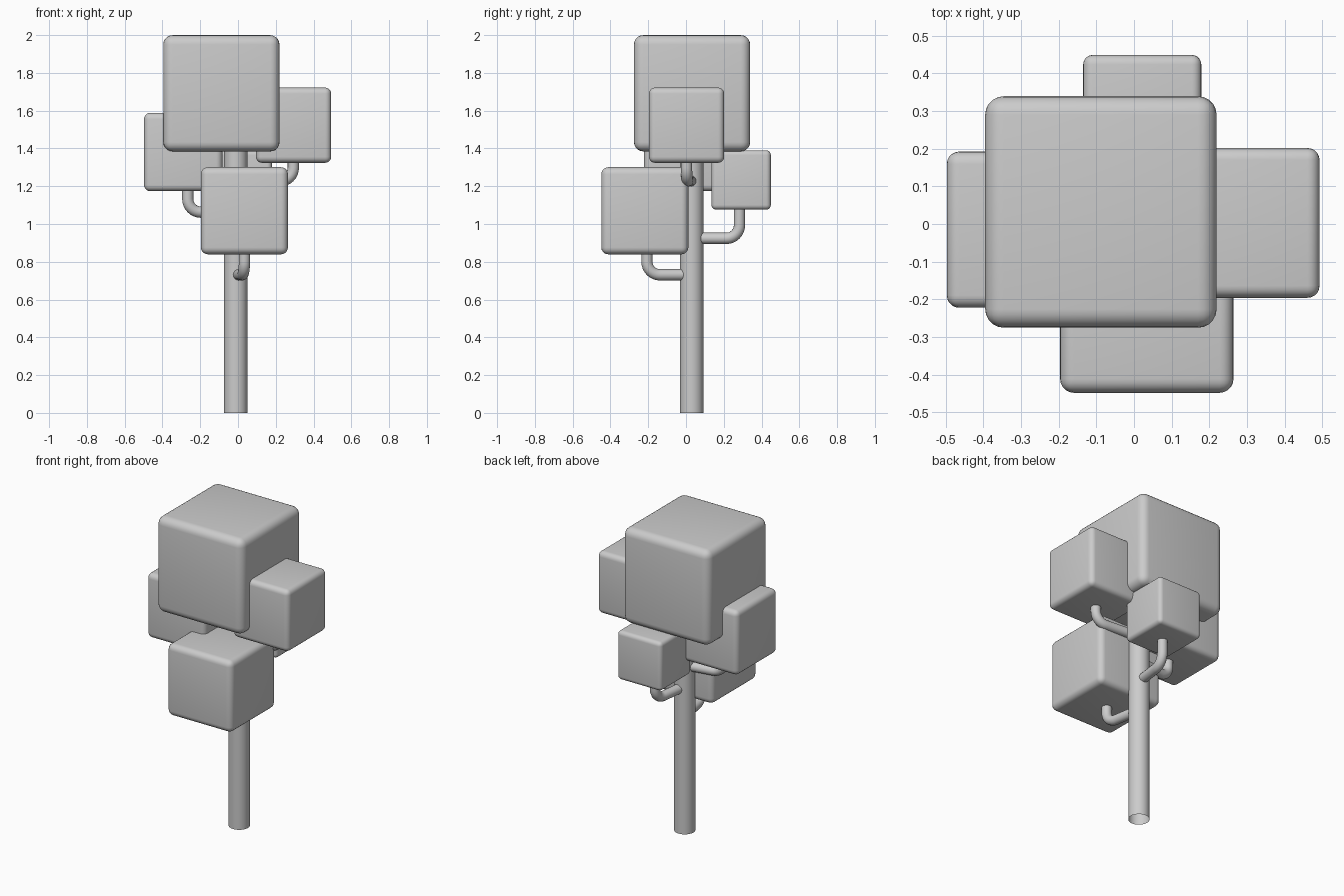
import bpy, math
from mathutils import Vector

if "Cube" in bpy.data.objects:
    bpy.data.objects.remove(bpy.data.objects["Cube"])

TRUNK = (-0.012, 0.03)


def smooth(obj):
    bpy.ops.object.select_all(action='DESELECT')
    obj.select_set(True)
    bpy.context.view_layer.objects.active = obj
    bpy.ops.object.shade_smooth_by_angle(angle=math.radians(40))


def leaf_block(name, center, size):
    """Cube of foliage with rounded edges in proportion to its size."""
    bpy.ops.mesh.primitive_cube_add(size=size, location=center)
    obj = bpy.context.object
    obj.name = name
    bev = obj.modifiers.new("round", 'BEVEL')
    bev.width = size * 0.08
    bev.segments = 5
    bpy.ops.object.modifier_apply(modifier=bev.name)
    smooth(obj)


def branch(name, start, end, z, top, bend=0.07, radius=0.03):
    """Tube leaving the trunk level, then bending straight up into a block."""
    a, corner = Vector((*start, z)), Vector((*end, z))
    out, up = (corner - a).normalized(), Vector((0, 0, 1))
    pivot = corner - out * bend + up * bend
    pts = [a]
    for i in range(9):
        t = math.pi / 2 * i / 8
        pts.append(pivot + out * bend * math.sin(t) - up * bend * math.cos(t))
    pts.append(Vector((*end, top)))
    curve = bpy.data.curves.new(name, 'CURVE')
    curve.dimensions = '3D'
    curve.bevel_depth = radius
    curve.bevel_resolution = 6
    spline = curve.splines.new('POLY')
    spline.points.add(len(pts) - 1)
    for p, co in zip(spline.points, pts):
        p.co = (*co, 1)
    obj = bpy.data.objects.new(name, curve)
    bpy.context.collection.objects.link(obj)
    bpy.ops.object.select_all(action='DESELECT')
    obj.select_set(True)
    bpy.context.view_layer.objects.active = obj
    bpy.ops.object.convert(target='MESH')
    smooth(bpy.context.object)


# Trunk: open tube running up into the crown
height = 1.45
bpy.ops.mesh.primitive_cylinder_add(vertices=32, radius=0.062, depth=height,
                                    end_fill_type='NOTHING',
                                    location=(*TRUNK, height / 2))
bpy.context.object.name = "trunk"
smooth(bpy.context.object)

# Foliage blocks
leaf_block("crown_block", (-0.088, 0.032, 1.692), 0.615)
leaf_block("front_block", (0.034, -0.218, 1.07), 0.461)
leaf_block("right_block", (0.294, 0.003, 1.523), 0.398)
leaf_block("left_block", (-0.29, -0.015, 1.381), 0.415)
leaf_block("back_block", (0.022, 0.292, 1.233), 0.314)

# Branches
branch("front_branch", (0.0, 0.0), (0.034, -0.207), 0.731, 0.90)
branch("right_branch", (0.02, 0.026), (0.293, 0.003), 1.228, 1.38)
branch("left_branch", (-0.04, 0.03), (-0.266, -0.01), 1.063, 1.23)
branch("back_branch", (-0.006, 0.06), (0.022, 0.283), 0.924, 1.13)
